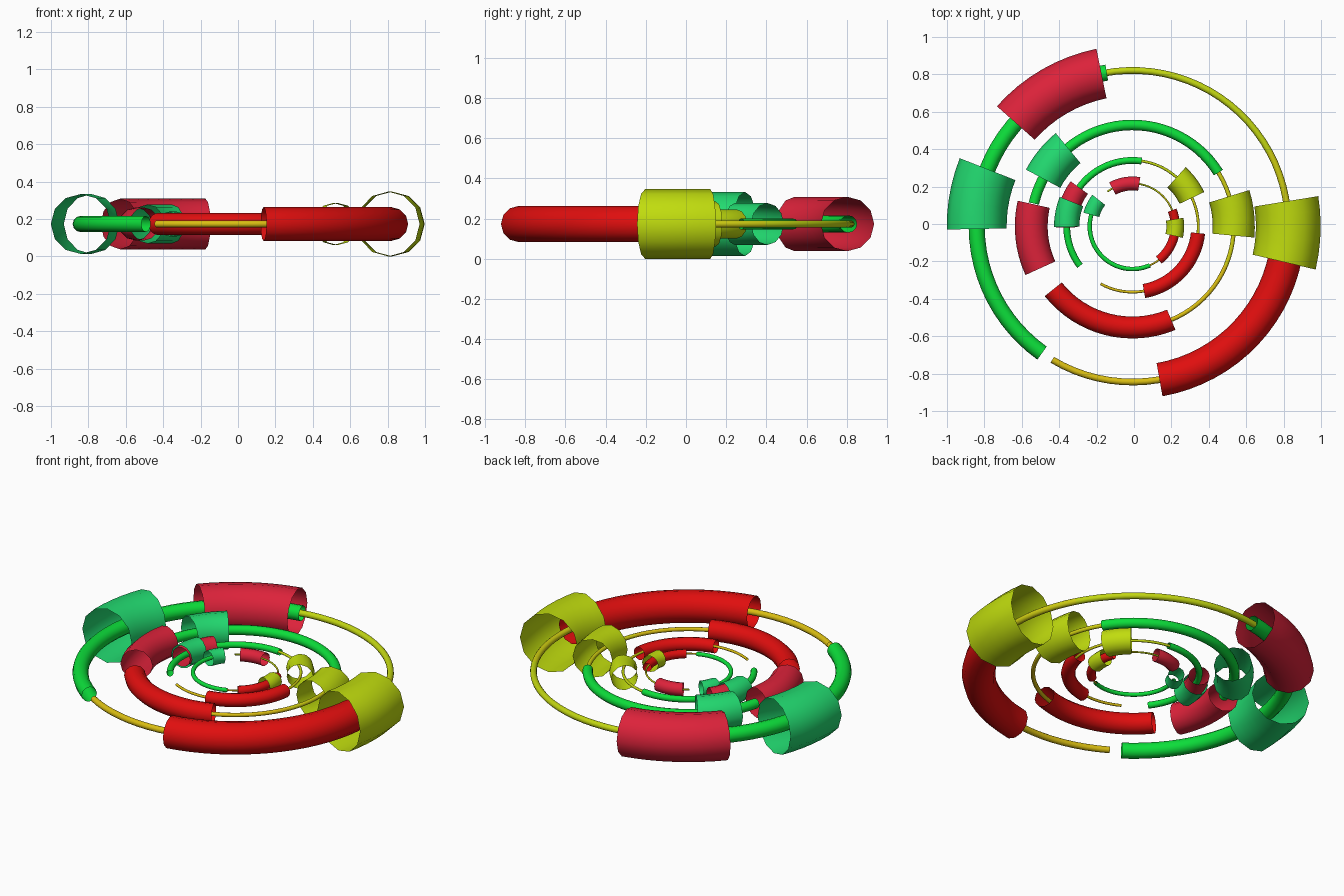
import bpy, bmesh, math

if "Cube" in bpy.data.objects:
    bpy.data.objects.remove(bpy.data.objects["Cube"])

CX, CY, CZ = -0.008, -0.012, 0.173   # shared centre of all rings
BASE_R, SHRINK = 0.833, 0.65         # outer ring radius, scale from ring to ring
SIDES = 12


def srgb(r, g, b):
    lin = lambda c: c / 12.92 if c <= 0.04045 else ((c + 0.055) / 1.055) ** 2.4
    return (lin(r / 255), lin(g / 255), lin(b / 255), 1.0)


def material(name, rgb):
    m = bpy.data.materials.new(name)
    m.diffuse_color = srgb(*rgb)
    m.use_nodes = True
    m.node_tree.nodes["Principled BSDF"].inputs["Base Color"].default_value = m.diffuse_color
    return m


red = material("red", (224, 14, 14))
crimson = material("crimson", (220, 34, 58))
green = material("green", (12, 222, 58))
seafoam = material("sea_green", (34, 218, 112))
lime = material("lime_yellow", (192, 220, 14))
mustard = material("mustard", (218, 190, 18))
yellow = material("yellow", (208, 206, 18))
yellow_green = material("yellow_green", (194, 214, 18))


def arc_tube(name, ring_r, tube_r, start, span, mats):
    """Open-ended tube bent along an arc; several materials split it by angle."""
    steps = max(4, round(span / 4.5))
    bm = bmesh.new()
    loops = []
    for i in range(steps + 1):
        a = math.radians(start + span * i / steps)
        loop = []
        for j in range(SIDES):
            t = 2 * math.pi * j / SIDES + math.pi / 2
            d = ring_r + tube_r * math.cos(t)
            loop.append(bm.verts.new((d * math.cos(a), d * math.sin(a),
                                      tube_r * math.sin(t))))
        loops.append(loop)
    for i in range(steps):
        for j in range(SIDES):
            k = (j + 1) % SIDES
            f = bm.faces.new((loops[i][j], loops[i + 1][j],
                              loops[i + 1][k], loops[i][k]))
            f.material_index = i * len(mats) // steps
            f.smooth = True
    bmesh.ops.recalc_face_normals(bm, faces=bm.faces)
    # make the curved wall face outward from the tube's own axis
    f = next(iter(bm.faces))
    c = f.calc_center_median()
    axis = c.copy()
    axis.z = 0
    axis = axis.normalized() * ring_r
    f.normal_update()
    if f.normal.dot(c - axis) < 0:
        bmesh.ops.reverse_faces(bm, faces=bm.faces)
    me = bpy.data.meshes.new(name)
    bm.to_mesh(me)
    bm.free()
    for m in mats:
        me.materials.append(m)
    ob = bpy.data.objects.new(name, me)
    ob.location = (CX, CY, CZ)
    bpy.context.collection.objects.link(ob)


# part: tube radius on the outer ring, arc span, materials, start angle on each ring
PARTS = {
    "thin_rod":    (0.018, 222, [mustard, yellow, yellow_green], (-121, -100, -119, -96)),
    "green_tube":  (0.043, 135, [green], (99.5, 32, 82, 159)),
    "red_tube":    (0.090, 74, [red], (-80, -141.5, -80, -52)),
    "wide_sleeve": (0.135, 37, [crimson], (101.5, 167.5, 144, 81)),
    "green_cuff":  (0.160, 22.5, [seafoam], (158.5, 129.5, 158, 142)),
    "yellow_cuff": (0.173, 22.5, [lime], (-13.3, -5.3, 25.5, -13)),
}

for part, (tube_r, span, mats, starts) in PARTS.items():
    for ring, start in enumerate(starts):
        s = SHRINK ** ring
        arc_tube(f"{part}_{ring + 1}", BASE_R * s, tube_r * s, start, span, mats)
